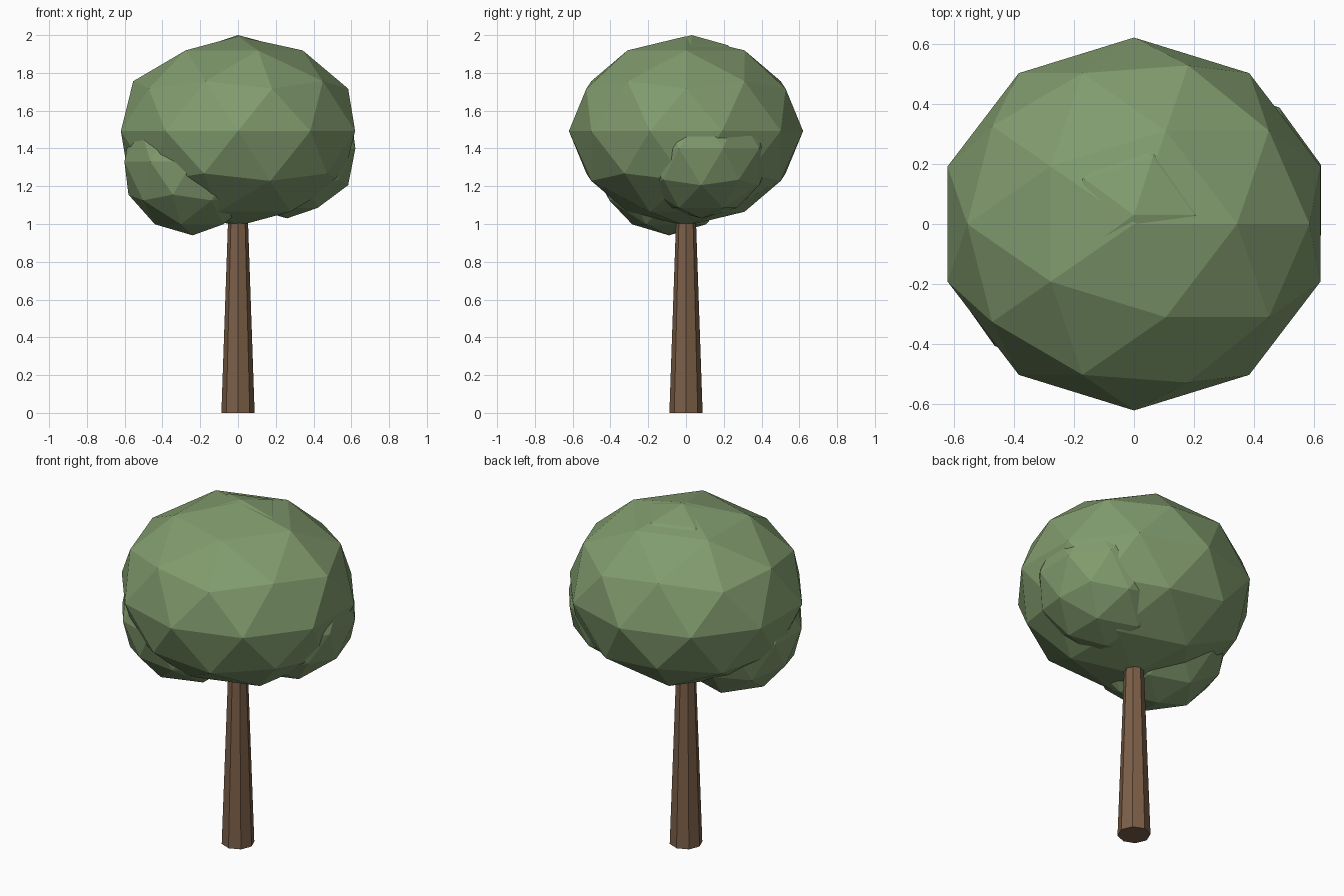
import bpy

if "Cube" in bpy.data.objects:
    bpy.data.objects.remove(bpy.data.objects["Cube"])


def material(name, color):
    mat = bpy.data.materials.new(name)
    mat.diffuse_color = (*color, 1)
    mat.use_nodes = True
    mat.node_tree.nodes["Principled BSDF"].inputs["Base Color"].default_value = mat.diffuse_color
    return mat


bark = material("bark", (0.20, 0.115, 0.065))
leaf = material("leaf", (0.22, 0.33, 0.155))


def leaf_clump(name, center, radii):
    # faceted, stretched icosphere
    bpy.ops.mesh.primitive_ico_sphere_add(subdivisions=2, radius=1, location=center)
    ob = bpy.context.object
    ob.name = name
    ob.scale = radii
    bpy.ops.object.transform_apply(location=False, rotation=False, scale=True)
    ob.data.materials.append(leaf)
    return ob


# Tapered eight-sided trunk, its top hidden in the crown
bpy.ops.mesh.primitive_cone_add(vertices=8, radius1=0.088, radius2=0.05,
                                depth=1.1, location=(0, 0, 0.55))
trunk = bpy.context.object
trunk.name = "trunk"
trunk.data.materials.append(bark)

# Main crown and three smaller clumps poking out of it
leaf_clump("crown", (0, 0, 1.492), (0.652, 0.62, 0.502))
leaf_clump("left_clump", (-0.24, -0.09, 1.33), (0.38, 0.39, 0.39))
leaf_clump("right_clump", (0.26, 0.08, 1.40), (0.38, 0.38, 0.37))
leaf_clump("top_clump", (0, 0.03, 1.64), (0.385, 0.385, 0.36))
